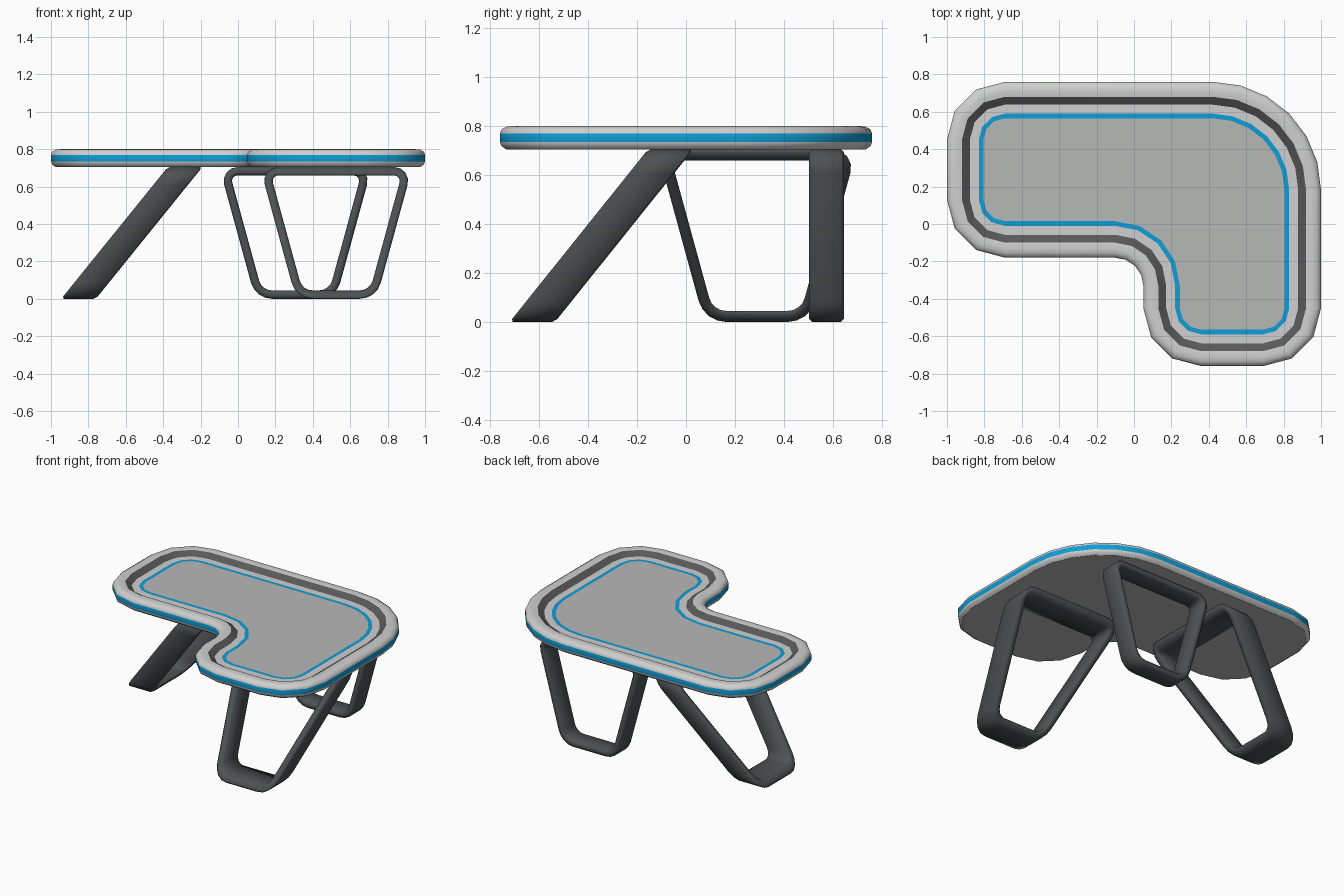
import bpy, bmesh, math
from mathutils import Vector

if "Cube" in bpy.data.objects:
    bpy.data.objects.remove(bpy.data.objects["Cube"])


def material(name, rgb):
    m = bpy.data.materials.new(name)
    m.diffuse_color = (*rgb, 1)
    m.use_nodes = True
    m.node_tree.nodes["Principled BSDF"].inputs["Base Color"].default_value = m.diffuse_color
    return m


LIGHT = material("light grey", (0.62, 0.63, 0.62))
MID = material("mid grey", (0.47, 0.48, 0.47))
DARK = material("dark groove grey", (0.10, 0.10, 0.10))
BLUE = material("bright blue", (0.005, 0.34, 0.68))
LEG = material("charcoal", (0.075, 0.083, 0.086))


def rounded_outline(corners, d=0.0):
    """Counter-clockwise corners (x, y, radius, segments), inset by d."""
    pts, n = [], len(corners)
    for i, (x, y, r, seg) in enumerate(corners):
        p = Vector((x, y))
        a = (p - Vector(corners[i - 1][:2])).normalized()
        b = (Vector(corners[(i + 1) % n][:2]) - p).normalized()
        n1, n2 = Vector((-a.y, a.x)), Vector((-b.y, b.x))
        bis = (n1 + n2) / (1 + n1.dot(n2))
        turn = 1 if a.x * b.y - a.y * b.x > 0 else -1
        rad = r - turn * d
        centre = p + bis * (d + turn * rad)
        a0 = math.atan2(-turn * n1.y, -turn * n1.x)
        sweep = turn * a.angle(b)
        for k in range(seg + 1):
            t = a0 + sweep * k / seg
            pts.append(centre + rad * Vector((math.cos(t), math.sin(t))))
    return pts


def loft(bm, rings, mats, closed, sharp=()):
    """Skin successive rings of points; mats gives the slot of each strip."""
    vr = [[bm.verts.new(p) for p in ring] for ring in rings]
    n = len(vr[0])
    for i in range(len(vr) if closed else len(vr) - 1):
        a, b = vr[i], vr[(i + 1) % len(vr)]
        for k in range(n):
            f = bm.faces.new((a[k], a[(k + 1) % n], b[(k + 1) % n], b[k]))
            f.material_index = mats[i]
            f.smooth = True
    for i in sharp:
        for k in range(n):
            bm.edges.get((vr[i][k], vr[i][(k + 1) % n])).smooth = False
    return vr


def finish(bm, name, mats):
    bmesh.ops.recalc_face_normals(bm, faces=bm.faces)
    me = bpy.data.meshes.new(name)
    bm.to_mesh(me)
    bm.free()
    for m in mats:
        me.materials.append(m)
    ob = bpy.data.objects.new(name, me)
    bpy.context.collection.objects.link(ob)
    return ob


# L-shaped tabletop: rounded rim, blue edge stripe, dark step, blue inlay line
TOP = [(-1, -0.18, 0.31, 3), (0.05, -0.18, 0.15, 4), (0.05, -0.76, 0.31, 3),
       (1, -0.76, 0.31, 3), (1, 0.76, 0.58, 6), (-1, 0.76, 0.31, 3)]
PROFILE = [(0.025, 0.705), (0.006, 0.718), (0, 0.735), (0, 0.77), (0.006, 0.786),
           (0.025, 0.797), (0.05, 0.80), (0.08, 0.796), (0.122, 0.77),
           (0.17, 0.77), (0.195, 0.77)]
STRIPS = [0, 0, 2, 0, 0, 0, 0, 3, 0, 2]
bm = bmesh.new()
rings = [[(p.x, p.y, z) for p in rounded_outline(TOP, d)] for d, z in PROFILE]
vr = loft(bm, rings, STRIPS, False, sharp=(0, 7, 8))
for ring in (vr[0], vr[-1]):
    bm.faces.new(ring).material_index = 1
finish(bm, "tabletop", [LIGHT, MID, BLUE, DARK])

# Legs: a rounded trapezoid band loop, given a width and an outward lean
H, T, B = 0.705, 0.045, 0.012
LOOP = [(-0.215, 0, 0.117, 4), (0.215, 0, 0.117, 4),
        (0.408, H, 0.075, 4), (-0.408, H, 0.075, 4)]


def leg(name, centre, start, width, lean, along_x):
    """centre: middle of the loop; start: low side of the band at the top."""
    section = [(0, B), (0, width - B), (B, width), (T - B, width),
               (T, width - B), (T, B), (T - B, 0), (B, 0)]
    rings = []
    for d, w in section:
        ring = []
        for p in rounded_outline(LOOP, d):
            u, v = centre + p.x, start + w - lean * (H - p.y) / H
            ring.append((v, u, p.y) if along_x else (u, v, p.y))
        rings.append(ring)
    bm = bmesh.new()
    loft(bm, rings, [0] * 8, True)
    finish(bm, name, [LEG])


leg("left_leg", 0.29, -0.375, 0.185, 0.57, True)
leg("front_leg", 0.525, -0.155, 0.185, 0.565, False)
leg("back_leg", 0.308, 0.503, 0.142, 0.0, False)
